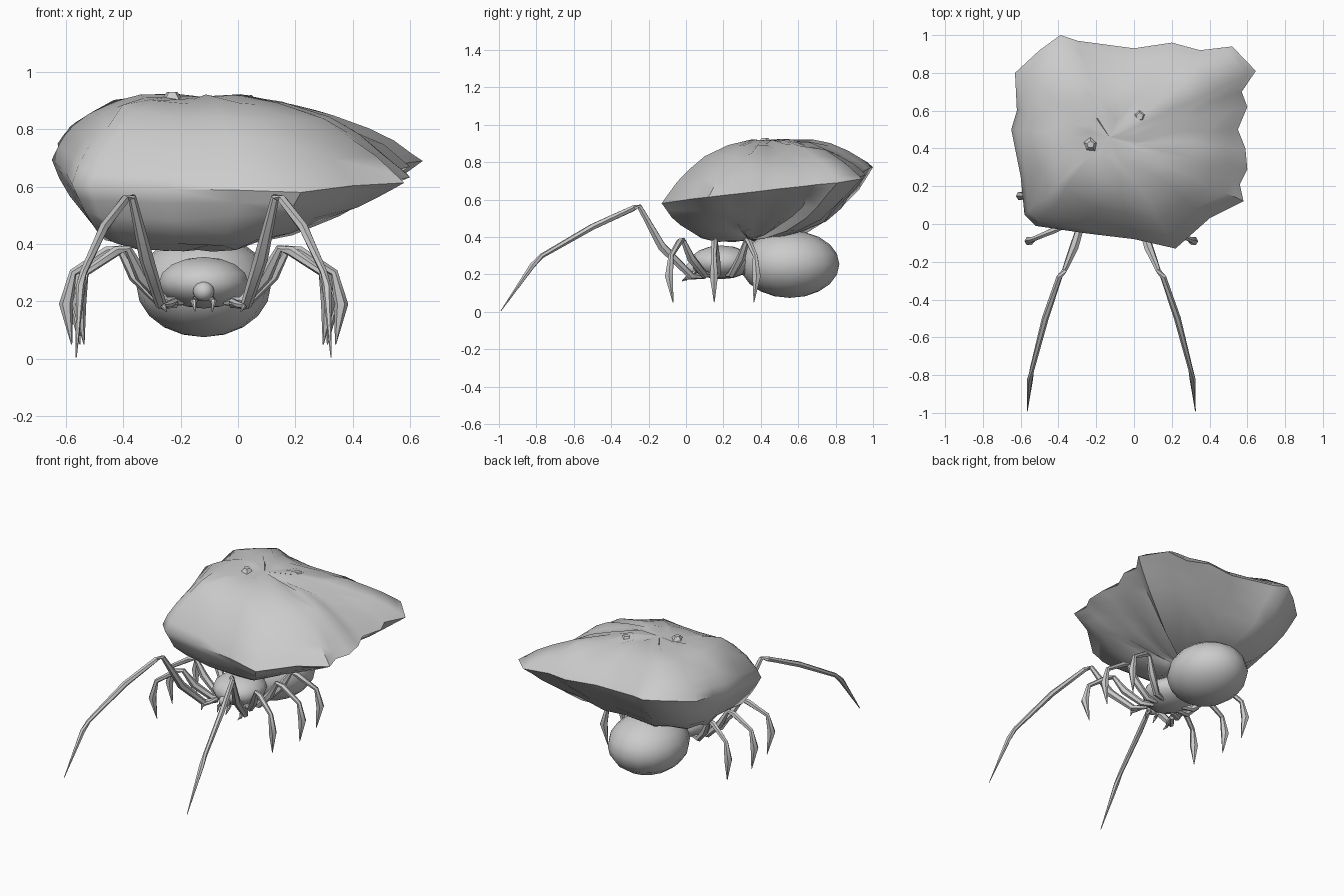
import bpy, bmesh, math, random
from mathutils import Vector

if "Cube" in bpy.data.objects:
    bpy.data.objects.remove(bpy.data.objects["Cube"])

random.seed(4)
CX = -0.12  # body centre line

grey = bpy.data.materials.new("stone grey")
grey.diffuse_color = (0.6, 0.6, 0.6, 1)
grey.use_nodes = True
grey.node_tree.nodes["Principled BSDF"].inputs["Base Color"].default_value = grey.diffuse_color


def finish(name, bm, angle=40):
    bmesh.ops.recalc_face_normals(bm, faces=bm.faces)
    me = bpy.data.meshes.new(name)
    bm.to_mesh(me)
    bm.free()
    me.materials.append(grey)
    ob = bpy.data.objects.new(name, me)
    bpy.context.collection.objects.link(ob)
    bpy.ops.object.select_all(action='DESELECT')
    ob.select_set(True)
    bpy.context.view_layer.objects.active = ob
    bpy.ops.object.shade_smooth_by_angle(angle=math.radians(angle))
    return ob


def skin(bm, rings):
    """Bridge equal rings; a single-vertex ring closes an end."""
    for a, b in zip(rings, rings[1:]):
        n = max(len(a), len(b))
        for i in range(n):
            j = (i + 1) % n
            q = [a[i % len(a)], a[j % len(a)], b[j % len(b)], b[i % len(b)]]
            bm.faces.new(list(dict.fromkeys(q)))


def ellipsoid(name, loc, rad, seg=16, rings=10):
    bm = bmesh.new()
    bmesh.ops.create_uvsphere(bm, u_segments=seg, v_segments=rings, radius=1)
    for v in bm.verts:
        v.co = Vector([l + r * c for l, r, c in zip(loc, rad, v.co)])
    return finish(name, bm, 60)


def limb(name, pts, radii, side, sides=6):
    """Tapered tube along pts, mirrored by side about the body centre line."""
    bm = bmesh.new()
    P = [Vector((CX + side * x, y, z)) for x, y, z in pts]
    rings = [[bm.verts.new(P[0])]]
    for i, (p, r) in enumerate(zip(P, radii)):
        t = (P[min(i + 1, len(P) - 1)] - P[max(i - 1, 0)]).normalized()
        u = t.cross(Vector((0, 1, 0.3))).normalized()
        w = t.cross(u)
        rings.append([bm.verts.new(p + r * (u * math.cos(a) + w * math.sin(a)))
                      for a in (math.tau * k / sides for k in range(sides))])
    rings.append([bm.verts.new(P[-1])])
    skin(bm, rings)
    return finish(name, bm)


def pair(name, pts, radii):
    for side, label in ((-1, "left"), (1, "right")):
        limb(f"{name}_{label}", pts, radii, side)


# Boulder: jagged rim, domed above and bowl-shaped below
rim = [(-.39, 1.0), (-.3, .97), (0, .93), (.2, .96), (.35, .92), (.52, .94), (.645, .81),
       (.57, .7), (.6, .62), (.55, .5), (.59, .4), (.6, .29), (.56, .21), (.58, .12),
       (.4, .03), (.22, -.13), (0, -.08), (-.25, -.05), (-.52, -.01), (-.58, .05),
       (-.6, .25), (-.65, .5), (-.62, .6), (-.63, .8), (-.5, .92)]


def rock_ring(bm, f, top):
    c = Vector((-.13, .46, .915)) if top else Vector((-.16, .34, .385))
    ring = []
    for x, y in rim:
        z = 0.6 + 0.15 * y - 0.06 * x * max(y, 0)  # rim rises to the back left
        d = Vector((x - c.x, y - c.y))
        n = d.normalized()
        # steepness toward right, left, back, front
        px, nx, py, ny = (2.4, 5, 3, 3) if top else (1.6, 4.5, 2.8, 5.5)
        p = (px if n.x > 0 else nx) * n.x ** 2 + (py if n.y > 0 else ny) * n.y ** 2
        j = 0.013 * min(1, 4 * (1 - f))
        jit = Vector([random.uniform(-j, j) for _ in range(3)])
        ring.append(bm.verts.new(Vector((c.x + f * d.x, c.y + f * d.y,
                                         c.z + (z - c.z) * f ** p)) + jit))
    return ring


bm = bmesh.new()
lower = [rock_ring(bm, f, False) for f in (.2, .42, .62, .77, .88, .95)]
upper = [rock_ring(bm, f, True) for f in (1, .95, .87, .75, .6, .4, .2)]
skin(bm, [[bm.verts.new((-.16, .34, .385))]] + lower + upper
     + [[bm.verts.new((-.13, .46, .915))]])
finish("boulder", bm, 50)

# Small chips standing out of the boulder top
for i, (x, y, z) in enumerate([(-.23, .42, .905), (.03, .57, .895)]):
    bm = bmesh.new()
    bmesh.ops.create_cone(bm, segments=5, radius1=.06, radius2=.02, depth=.05, cap_ends=True)
    bmesh.ops.translate(bm, verts=bm.verts, vec=(x, y, z))
    finish(f"rock_chip_{i}", bm, 30)

# Body
ellipsoid("abdomen", (CX, .555, .255), (.235, .265, .18))
ellipsoid("thorax", (CX, .19, .265), (.16, .17, .09), 14, 8)
ellipsoid("waist", (CX, .33, .26), (.1, .08, .07), 12, 6)
ellipsoid("head", (CX, .035, .235), (.037, .037, .035), 12, 8)

# Long front legs, as offsets from the centre line
pair("long_front_leg",
     [(.1, .1, .19), (.15, .03, .19), (.2, -.13, .35), (.25, -.25, .565), (.275, -.28, .555),
      (.35, -.5, .455), (.42, -.77, .3), (.43, -.82, .25), (.445, -.99, .005)],
     [.015, .02, .025, .014, .016, .018, .013, .016, .002])

# Short legs share one arch: (reach, sideways sweep, height)
arch = [(.17, 0, .2), (.32, .15, .2), (.5, .5, .29), (.61, .7, .385),
        (.7, .78, .375), (.95, 1, .3), (1, 1.05, .19), (.96, .95, .05)]
for name, reach, y0, sweep in (("fore_leg", .435, .13, -.21),
                               ("middle_leg", .48, .17, -.02),
                               ("rear_leg", .45, .22, .15)):
    pair(name, [(reach * r, y0 + sweep * s, z) for r, s, z in arch],
         [.015, .02, .024, .014, .018, .014, .025, .002])

# Mouth parts
pair("feeler", [(.1, .1, .2), (.12, .04, .19), (.14, 0, .18), (.13, -.02, .165)],
     [.012, .012, .01, .003])
pair("fang", [(.025, .05, .21), (.035, .02, .2), (.03, 0, .165)], [.012, .011, .002])
